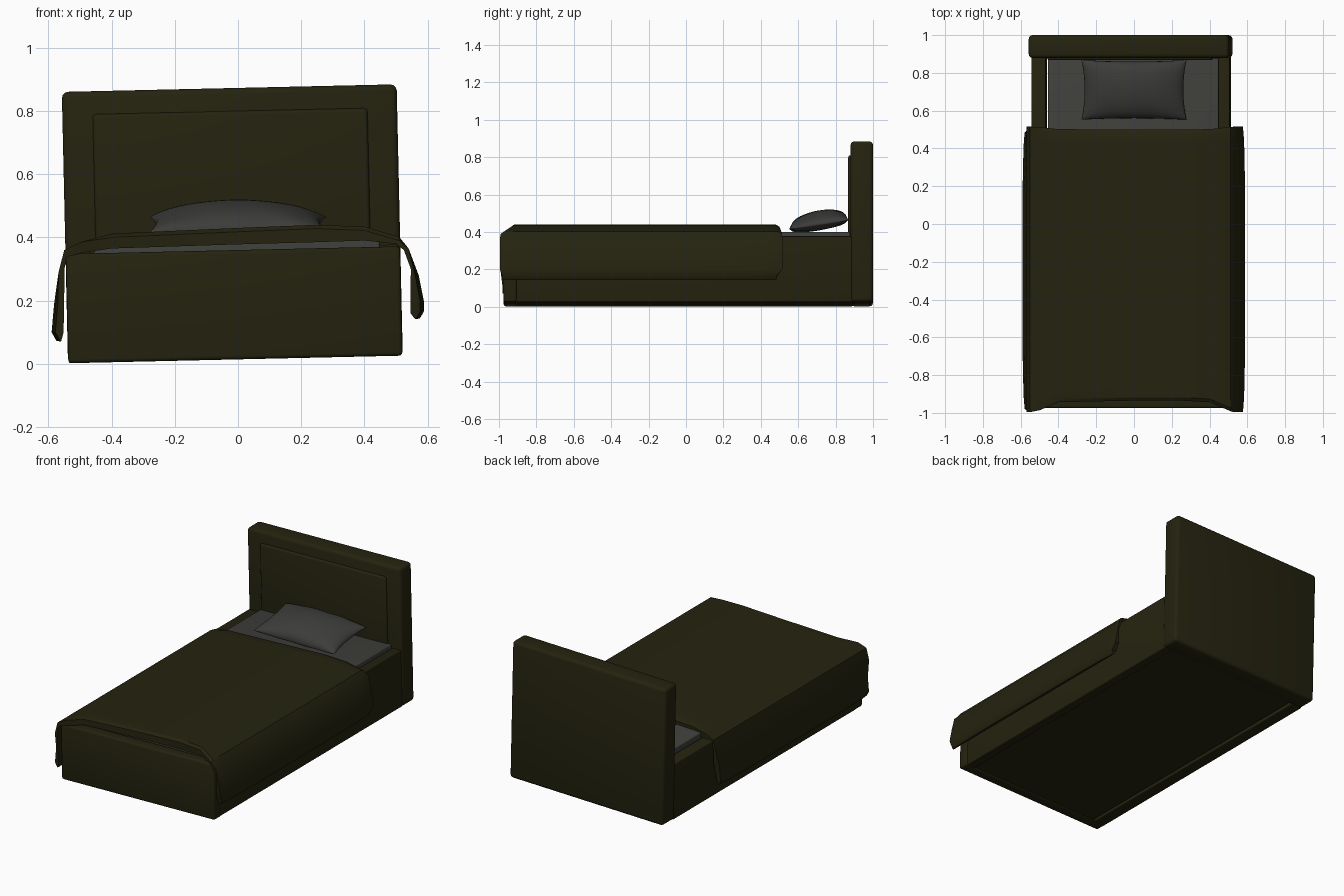
import bpy, bmesh, math
from mathutils import Vector

cube = bpy.data.objects.get("Cube")
if cube:
    bpy.data.objects.remove(cube, do_unlink=True)

TILT = -math.radians(1.3)  # the frame leans slightly to one side


def material(name, color):
    mat = bpy.data.materials.new(name)
    mat.use_nodes = True
    mat.diffuse_color = (*color, 1)
    for node in mat.node_tree.nodes:
        if node.type == 'BSDF_PRINCIPLED':
            node.inputs["Base Color"].default_value = (*color, 1)
            node.inputs["Roughness"].default_value = 0.8
    return mat


olive = material("dark_olive", (0.018, 0.017, 0.005))
grey = material("mattress_grey", (0.05, 0.05, 0.045))
pillow_grey = material("pillow_grey", (0.045, 0.045, 0.042))


def finish(bm, name, mat, angle=35, tilt=0.0):
    bmesh.ops.recalc_face_normals(bm, faces=bm.faces[:])
    mesh = bpy.data.meshes.new(name)
    bm.to_mesh(mesh)
    bm.free()
    mesh.materials.append(mat)
    obj = bpy.data.objects.new(name, mesh)
    bpy.context.collection.objects.link(obj)
    obj.rotation_euler.y = tilt
    bpy.ops.object.select_all(action='DESELECT')
    obj.select_set(True)
    bpy.context.view_layer.objects.active = obj
    bpy.ops.object.shade_smooth_by_angle(angle=math.radians(angle))
    return obj


def box(name, x, y, z, mat, bevel=0.0):
    """Rounded box given as (low, high) ranges on each axis."""
    bm = bmesh.new()
    bmesh.ops.create_cube(bm, size=1)
    for v in bm.verts:
        v.co = Vector([r[1] if c > 0 else r[0] for c, r in zip(v.co, (x, y, z))])
    if bevel:
        bmesh.ops.bevel(bm, geom=bm.edges[:], offset=bevel, segments=3,
                        profile=0.5, affect='EDGES')
    return finish(bm, name, mat, tilt=TILT)


# Bed frame
FLOOR = 0.014
box("headboard", (-0.538, 0.522), (0.88, 1.0), (FLOOR, 0.873), olive, 0.02)
box("headboard_panel", (-0.442, 0.428), (0.867, 0.9), (0.2, 0.8), olive, 0.012)
box("footboard", (-0.537, 0.521), (-0.975, -0.905), (FLOOR, 0.36), olive, 0.012)
box("right_rail", (-0.535, -0.459), (-0.92, 0.89), (FLOOR, 0.366), olive, 0.006)
box("left_rail", (0.456, 0.515), (-0.92, 0.89), (FLOOR, 0.366), olive, 0.006)
box("bed_base", (-0.446, 0.456), (-0.91, 0.89), (FLOOR + 0.006, 0.3), olive)
box("mattress", (-0.447, 0.456), (-0.905, 0.878), (0.3, 0.39), grey, 0.006)

# Blanket: each row pairs an outer and an inner point of the cross-section
SECTION = [
    (-.575, .073, -.56, .07), (-.59, .10, -.552, .10), (-.582, .19, -.55, .22),
    (-.568, .29, -.549, .30), (-.55, .36, -.543, .338), (-.50, .385, -.49, .352),
    (-.40, .412, -.40, .365), (0, .43, 0, .378), (.25, .44, .25, .385),
    (.40, .434, .40, .39), (.51, .402, .50, .38), (.54, .365, .525, .36),
    (.572, .28, .547, .30), (.588, .20, .546, .21), (.588, .165, .546, .16),
    (.575, .143, .56, .142),
]
LOOP = [(a, b) for a, b, _, _ in SECTION] + [(c, d) for _, _, c, d in reversed(SECTION)]
STATIONS = [0, 0.012, 0.05, 0.2, 0.5, 0.8, 0.95, 0.985, 1]


def blanket_point(x, z, t):
    side = min(max((abs(x) - 0.38) / 0.14, 0), 1)
    front = -0.935 - 0.06 * side
    back = 0.5 + 0.015 * side
    if z < 0.2:
        front, back = front + 0.015, back - 0.03
    end = abs(2 * t - 1) ** 8
    drop = 0.012 if t in (0, 1) and z > 0.395 else 0
    pinch = 1 - 0.02 * end if abs(x) > 0.57 else 1
    return (x * pinch, front + (back - front) * t, z - drop)


bm = bmesh.new()
rings = [[bm.verts.new(blanket_point(x, z, t)) for x, z in LOOP] for t in STATIONS]
count = len(LOOP)
for a, b in zip(rings, rings[1:]):
    for i in range(count):
        j = (i + 1) % count
        bm.faces.new((a[i], a[j], b[j], b[i]))
for ring in (rings[0], rings[-1]):
    for i in range(len(SECTION) - 1):
        bm.faces.new((ring[i], ring[i + 1], ring[count - 2 - i], ring[count - 1 - i]))
finish(bm, "blanket", olive, 32)

# Pillow: two puffed sheets welded along the seam, leaning back
bm = bmesh.new()
for puff in (0.075, -0.032):
    made = bmesh.ops.create_grid(bm, x_segments=24, y_segments=18, size=1)
    for v in made["verts"]:
        u, w = (math.sin(c * math.pi / 2) for c in v.co[:2])
        dome = max(1 - u * u, 0) ** 0.5 * max(1 - w * w, 0) ** 0.4
        crease = 0.004 * math.sin(9 * u + 4 * w) * dome * w * w
        v.co = (0.278 * u * (1 - 0.06 * (1 - w * w)),
                0.71 + 0.158 * w * (1 - 0.05 * (1 - u * u)),
                0.44 + 0.024 * w + puff * dome + crease)
bmesh.ops.remove_doubles(bm, verts=bm.verts[:], dist=0.0005)
finish(bm, "pillow", pillow_grey, 60)
